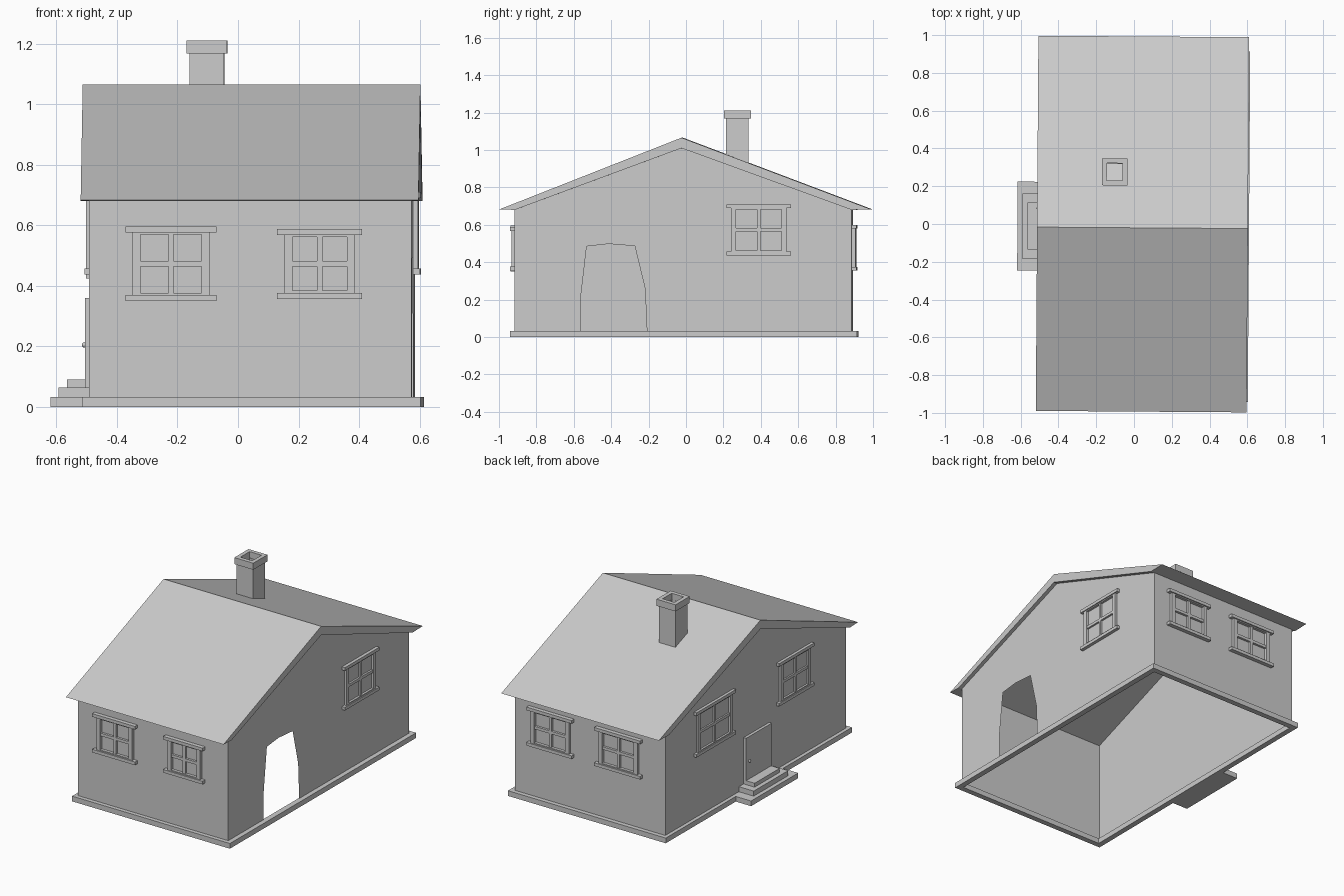
import bpy, bmesh, math
from mathutils import Matrix, Vector

if "Cube" in bpy.data.objects:
    bpy.data.objects.remove(bpy.data.objects["Cube"])

TILT = Matrix.Rotation(math.radians(-0.4), 4, 'Z')   # whole house sits slightly turned
X0, X1, Y0, Y1 = -0.486, 0.579, -0.912, 0.89         # wall planes
BASE, EAVE, RIDGE, RY = 0.033, 0.68, 1.01, -0.02


def finish(name, bm, m=Matrix.Identity(4)):
    bmesh.ops.transform(bm, matrix=TILT @ m, verts=bm.verts)
    bmesh.ops.recalc_face_normals(bm, faces=bm.faces)
    me = bpy.data.meshes.new(name)
    bm.to_mesh(me)
    bm.free()
    ob = bpy.data.objects.new(name, me)
    bpy.context.collection.objects.link(ob)
    return ob


def box(bm, x0, x1, y0, y1, z0, z1):
    m = Matrix.Translation(((x0 + x1) / 2, (y0 + y1) / 2, (z0 + z1) / 2))
    m = m @ Matrix.Diagonal((x1 - x0, y1 - y0, z1 - z0, 1))
    bmesh.ops.create_cube(bm, size=1, matrix=m)


def ring(bm, x0, x1, y0, y1, z0, z1, t):
    """Hollow rectangular frame of wall thickness t."""
    def loop(d, z):
        return [bm.verts.new((x, y, z)) for x, y in
                ((x0 + d, y0 + d), (x1 - d, y0 + d), (x1 - d, y1 - d), (x0 + d, y1 - d))]
    loops = [loop(0, z0), loop(0, z1), loop(t, z1), loop(t, z0)]
    for a, b in zip(loops, loops[1:] + loops[:1]):
        for i in range(4):
            j = (i + 1) % 4
            bm.faces.new((a[i], a[j], b[j], b[i]))


# plinth, open in the middle
bm = bmesh.new()
ring(bm, -0.509, 0.609, -0.938, 0.918, 0, BASE, 0.035)
finish("plinth", bm)

# thin walls with an arched opening in the right gable
bm = bmesh.new()
gable = [(Y1, BASE), (Y1, EAVE), (RY, RIDGE), (Y0, EAVE), (Y0, BASE)]
arch = [(-0.56, BASE), (-0.56, 0.2), (-0.527, 0.485), (-0.41, 0.498),
        (-0.27, 0.487), (-0.215, 0.26), (-0.205, BASE)]
bm.faces.new([bm.verts.new((X0, y, z)) for y, z in gable])
bm.faces.new([bm.verts.new((X1, y, z)) for y, z in gable + arch])
for y in (Y0, Y1):
    bm.faces.new([bm.verts.new((x, y, z)) for x, z in
                  ((X0, BASE), (X1, BASE), (X1, EAVE), (X0, EAVE))])
bmesh.ops.remove_doubles(bm, verts=bm.verts, dist=1e-4)
finish("walls", bm)

# roof, thick at the ridge and tapering to the eaves
bm = bmesh.new()
prof = [(-0.993, 0.683), (RY, 1.066), (0.993, 0.683), (Y1, EAVE), (RY, RIDGE), (Y0, EAVE)]
a = [bm.verts.new((-0.513, y, z)) for y, z in prof]
b = [bm.verts.new((0.603, y, z)) for y, z in prof]
for i in range(6):
    j = (i + 1) % 6
    bm.faces.new((a[i], a[j], b[j], b[i]))
for s in (a, b):
    bm.faces.new((s[0], s[1], s[4], s[5]))
    bm.faces.new((s[1], s[2], s[3], s[4]))
finish("roof", bm)

# chimney flue and cap
bm = bmesh.new()
ring(bm, -0.162, -0.047, 0.214, 0.334, 0.925, 1.17, 0.016)
finish("chimney", bm)
bm = bmesh.new()
ring(bm, -0.171, -0.037, 0.204, 0.346, 1.168, 1.21, 0.025)
finish("chimney_cap", bm)


def window(name, m, u0, u1, z0, z1, out=0.026):
    """Window in the local xz plane, facing -y: frame, cross bars, sill, lintel."""
    bm = bmesh.new()
    d, cap, s, h = 0.024, 0.02, 0.026, 0.009
    um, zm = (u0 + u1) / 2, (z0 + z1) / 2
    a0, a1, b0, b1 = u0 + d, u1 - d, z0 + cap, z1 - cap
    f = out * 0.7
    for c0, c1 in ((z0, b0), (b1, z1)):
        box(bm, u0, u1, -out, 0, c0, c1)
    for c0, c1 in ((a0, a0 + s), (a1 - s, a1)):
        box(bm, c0, c1, -f, 0, b0, b1)
    for c0, c1 in ((b0, b0 + 0.007), (b1 - 0.007, b1)):
        box(bm, a0 + s, a1 - s, -f, 0, c0, c1)
    box(bm, um - h, um + h, -f * 0.8, 0, b0 + 0.007, b1 - 0.007)
    for c0, c1 in ((a0 + s, um - h), (um + h, a1 - s)):
        box(bm, c0, c1, -f * 0.8, 0, zm - h, zm + h)
    finish(name, bm, m)


def wall(x, y, deg):
    return Matrix.Translation((x, y, 0)) @ Matrix.Rotation(math.radians(deg), 4, 'Z')


front, right = wall(0, Y0, 0), wall(X1, 0, 90)
back, left = wall(0, Y1, 180), wall(X0, 0, -90)
window("front_window_left", front, -0.366, -0.064, 0.35, 0.597)
window("front_window_right", front, 0.136, 0.416, 0.357, 0.588)
window("back_window_right", back, -0.48, -0.16, 0.355, 0.6)
window("back_window_left", back, 0.0, 0.325, 0.355, 0.6)
window("right_window", right, 0.222, 0.565, 0.437, 0.71, 0.021)
window("left_window_back", left, -0.605, -0.21, 0.425, 0.71, 0.018)
window("left_window_front", left, 0.22, 0.57, 0.437, 0.71, 0.018)

# left door with knob
bm = bmesh.new()
box(bm, X0 - 0.018, X0, -0.145, 0.11, BASE, 0.36)
finish("door", bm)
bm = bmesh.new()
bmesh.ops.create_uvsphere(bm, u_segments=10, v_segments=6, radius=0.009,
                          matrix=Matrix.Translation((X0 - 0.022, 0.08, 0.205)))
finish("door_knob", bm)

# door steps
for i, (x, y0, y1, z0, z1) in enumerate(((-0.617, -0.25, 0.22, 0, 0.033),
                                         (-0.591, -0.187, 0.157, 0.033, 0.065),
                                         (-0.564, -0.14, 0.11, 0.065, 0.09))):
    bm = bmesh.new()
    box(bm, x, X0, y0, y1, z0, z1)
    finish("step_%d" % (i + 1), bm)
